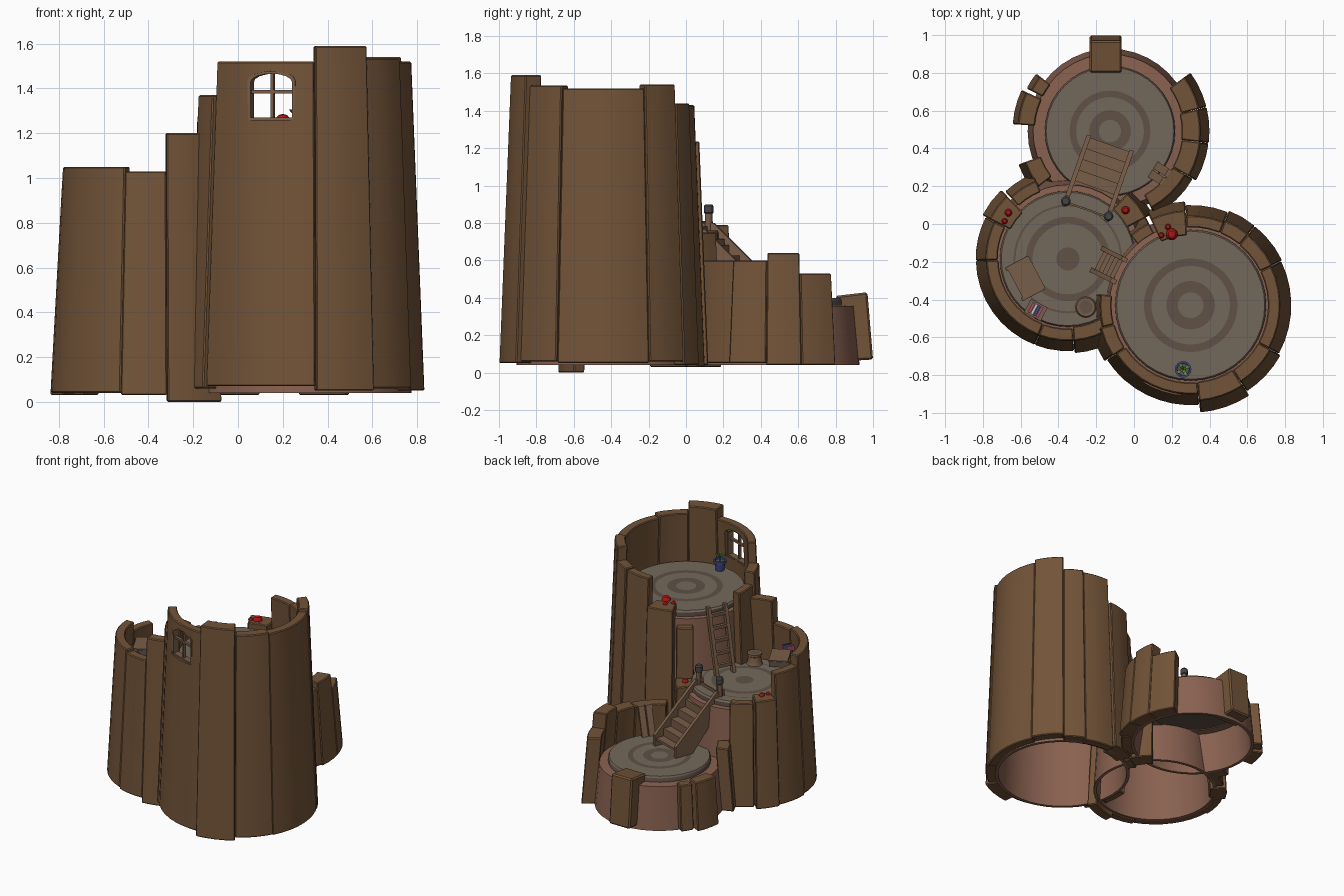
import bpy, bmesh, math
from mathutils import Vector, Matrix

if "Cube" in bpy.data.objects:
    bpy.data.objects.remove(bpy.data.objects["Cube"])

def material(name, c):
    m = bpy.data.materials.new(name)
    m.diffuse_color = (*c, 1)
    m.use_nodes = True
    m.node_tree.nodes["Principled BSDF"].inputs["Base Color"].default_value = m.diffuse_color
    return m

BARK = material("bark", (.17, .088, .04))
TRUNK = material("trunk_wood", (.25, .12, .08))
FLOOR = material("floor_wood", (.175, .14, .105))
RING = material("ring_wood", (.115, .083, .062))
WOOD = material("plank_wood", (.19, .11, .065))
GREY = material("post_cap", (.06, .06, .065))
RED = material("red", (.42, .008, .008))
BLUE = material("blue", (.05, .07, .24))
GREEN = material("leaf", (.13, .3, .05))
PINK = material("pink", (.4, .08, .18))
PAPER = material("paper", (.6, .55, .48))

def finish(name, bm, mats, bevel=0, smooth=True, matrix=None):
    bmesh.ops.recalc_face_normals(bm, faces=bm.faces[:])
    if bevel:
        edges = [e for e in bm.edges if len(e.link_faces) == 2 and e.calc_face_angle() > .6]
        bmesh.ops.bevel(bm, geom=edges, offset=bevel, segments=1, affect='EDGES')
    if matrix:
        bm.transform(matrix)
    me = bpy.data.meshes.new(name)
    bm.to_mesh(me)
    bm.free()
    ob = bpy.data.objects.new(name, me)
    bpy.context.collection.objects.link(ob)
    for m in mats:
        me.materials.append(m)
    if smooth:
        bpy.ops.object.select_all(action='DESELECT')
        ob.select_set(True)
        bpy.context.view_layer.objects.active = ob
        bpy.ops.object.shade_smooth_by_angle(angle=math.radians(30))
    return ob

def lathe(name, pos, prof, mats, idx=None, seg=32, closed=False):
    """Revolve (r, z) points; idx gives a material per profile segment."""
    bm = bmesh.new()
    rows = []
    for r, z in prof:
        if r == 0:
            rows.append([bm.verts.new((0, 0, z))] * seg)
        else:
            rows.append([bm.verts.new((r * math.cos(i * math.tau / seg), r * math.sin(i * math.tau / seg), z))
                         for i in range(seg)])
    pairs = list(zip(rows, rows[1:])) + ([(rows[-1], rows[0])] if closed else [])
    for k, (a, b) in enumerate(pairs):
        for i in range(seg):
            j = (i + 1) % seg
            f = bm.faces.new(list(dict.fromkeys([a[i], a[j], b[j], b[i]])))
            f.material_index = idx[k] if idx else 0
    return finish(name, bm, mats, matrix=Matrix.Translation(pos))

def slab(name, c, prof, a0, a1, z0, z1, extra=0, inset=0):
    """Curved bark plank between two angles; prof = in0, in slope, out0, out slope."""
    i0, si, o0, so = prof
    o0, i0 = o0 + extra, i0 - inset
    bm = bmesh.new()
    n = max(2, round((a1 - a0) / 8))
    rows = []
    for k in range(n + 1):
        a = math.radians(a0 + .05 + (a1 - a0 - .1) * k / n)
        rows.append([bm.verts.new((c[0] + r * math.cos(a), c[1] + r * math.sin(a), z)) for r, z in
                     ((i0 - si * z0, z0), (o0 - so * z0, z0), (o0 - so * z1, z1), (i0 - si * z1, z1))])
    for p, q in zip(rows, rows[1:]):
        for j in range(4):
            bm.faces.new((p[j], q[j], q[(j + 1) % 4], p[(j + 1) % 4]))
    bm.faces.new(rows[0])
    bm.faces.new(rows[-1])
    return finish(name, bm, [BARK], bevel=.006)

def frame(p, u):
    """Local axes: x along u, y sideways, z up."""
    u = Vector((u[0], u[1], 0)).normalized()
    w = Vector((-u.y, u.x, 0))
    m = Matrix((u, w, (0, 0, 1))).transposed().to_4x4()
    return Matrix.Translation(p) @ m

def prism(name, pts, y0, y1, mat, fr, bevel=0):
    """Extrude an (x, z) outline from y0 to y1 in a local frame."""
    bm = bmesh.new()
    a = [bm.verts.new((x, y0, z)) for x, z in pts]
    b = [bm.verts.new((x, y1, z)) for x, z in pts]
    bm.faces.new(a)
    bm.faces.new(b)
    for i in range(len(pts)):
        j = (i + 1) % len(pts)
        bm.faces.new((a[i], a[j], b[j], b[i]))
    return finish(name, bm, [mat], bevel, False, fr)

def box(name, x0, x1, y0, y1, z0, z1, mat, fr):
    return prism(name, [(x0, z0), (x1, z0), (x1, z1), (x0, z1)], y0, y1, mat, fr)

# three hollow stumps: centre, floor height, floor radius, bark profile, planks
stumps = {
    "tall": ((.30, -.43), 1.19, .40, (.47, .04, .532, .04), [
        (213, 275, .07, 1.52), (275, 303, .05, 1.59, .04), (303, 331, .06, 1.535, .015), (331, 386, .05, 1.52, .003),
        (26, 51, .06, 1.54, .01), (51, 68, .04, 1.44, .01), (68, 93, .03, 1.43), (93, 115, .04, 1.235, .02, .05),
        (117, 131, .04, 1.1), (173, 194, .05, 1.28), (194, 213, .06, 1.37, .015)]),
    "middle": ((-.35, -.185), .76, .36, (.43, .06, .49, .055), [
        (181, 249, .04, 1.05), (249, 274, .03, 1.03), (274, 304, 0, 1.20, .01), (153, 181, .03, .98),
        (134, 153, .03, .81, .02, .04), (112, 133, .04, .79), (28, 48, .03, .75, .02, .04)]),
    "low": ((-.127, .492), .40, .345, (.43, .08, .51, .08), [
        (-62, -30, .05, .60), (-30, -7, .05, .60, .02), (-7, 14, .04, .64, .02), (14, 36, .04, .53, .02),
        (142, 153, .05, .38, -.01), (155, 176, .04, .39, .01), (200, 218, .04, .50, .01)]),
}
window_wall = None
for key, (c, h, fr_r, prof, planks) in stumps.items():
    i0, s = prof[0] + .006, prof[1]
    top = h - .045
    lathe(key + "_trunk", (*c, 0), [(i0, .04), (i0 - s * top, top), (fr_r - .02, top + .005),
                                    (fr_r - .02, top - .02), (i0 - s * top - .022, top - .02), (i0 - .022, .04)],
          [TRUNK], seg=40, closed=True)
    radii = [1, .98, .80, .77, .62, .52, .32, .17, 0]
    zs = [h - .012] + [h] * 8
    lathe(key + "_floor", (*c, 0), [(0, h - .06), (fr_r, h - .06)] + [(r * fr_r, z) for r, z in zip(radii, zs)],
          [FLOOR, RING], [1, 1, 0, 0, 0, 0, 1, 0, 1, 0] if key != "middle" else [1, 1, 0, 0, 1, 0, 1, 0, 0, 1], seg=40)
    for n, p in enumerate(planks):
        ob = slab(f"{key}_bark_{n}", c, prof, *p)
        window_wall = window_wall or ob

# leaning bark block at the back of the low stump
prism("leaning_bark", [(.84, .06), (1.0, .07), (.97, .43), (.80, .41)], .065, .235, BARK, frame((0, 0, 0), (0, 1)), .01)

# arched window in the tall stump
an = math.radians(251)
wf = frame((.30 + .445 * math.cos(an), -.43 + .445 * math.sin(an), 1.26), (-math.sin(an), math.cos(an)))

def arch(w, z0, z1, z2, n=8):
    return [(-w, z0), (w, z0)] + [(w * math.cos(math.pi * i / n), z1 + (z2 - z1) * math.sin(math.pi * i / n))
                                  for i in range(n + 1)]

cutter = prism("window_cutter", arch(.107, 0, .175, .217), -.2, .2, WOOD, wf)
cutter.hide_render = True
cutter.hide_viewport = True
mod = window_wall.modifiers.new("window_hole", 'BOOLEAN')
mod.object = cutter
mod.operation = 'DIFFERENCE'
mod.solver = 'EXACT'
outer, inner = arch(.112, -.005, .175, .221), arch(.098, .01, .168, .206)
bm = bmesh.new()
loops = [[bm.verts.new((x, y, z)) for x, z in pts] for pts, y in
         ((outer, -.02), (outer, .025), (inner, .025), (inner, -.02))]
for k in range(4):
    a, b = loops[k], loops[(k + 1) % 4]
    for i in range(len(a)):
        j = (i + 1) % len(a)
        bm.faces.new((a[i], a[j], b[j], b[i]))
finish("window_frame", bm, [WOOD], smooth=False, matrix=wf)
box("window_mullion", -.007, .007, -.01, .01, 0, .21, WOOD, wf)
box("window_crossbar", -.1, .1, -.01, .01, .118, .132, WOOD, wf)

# stairs from the low floor to the middle floor
sf = frame((-.125, .43, 0), (-.12, -.34))
for sgn in (-1, 1):
    y = sgn * .12
    prism("stair_stringer", [(0, .40), (0, .48), (.34, .80), (.40, .80), (.40, .71), (.14, .40)],
          y - .012, y + .012, WOOD, sf)
    px, py, _ = sf @ Vector((.37, y, 0))
    lathe("stair_post", (px, py, 0), [(0, .70), (.02, .70), (.02, .85), (.026, .855), (.026, .89), (.018, .90), (0, .90)],
          [WOOD, GREY], [0, 0, 1, 1, 1, 1], seg=12)
for i in range(6):
    s, z = .01 + .06 * i, .44 + .056 * i
    box("stair_tread", s, s + .075, -.11, .11, z, z + .018, WOOD, sf)
    box("stair_riser", s + .06, s + .07, -.11, .11, z, z + .06, WOOD, sf)

# ladder from the middle floor to the tall floor
lf = frame((-.19, -.19, 0), (.12, -.06))
for sgn in (-1, 1):
    y = sgn * .064
    prism("ladder_rail", [(-.015, .75), (.018, .75), (.14, 1.22), (.107, 1.22)], y - .012, y + .012, WOOD, lf)
for i in range(5):
    z = .82 + .085 * i
    x = .122 * (z - .75) / .47
    box("ladder_rung", x - .012, x + .012, -.06, .06, z - .012, z + .012, WOOD, lf)

# mushrooms on the bark tops
def mushroom(x, y, z, r):
    lathe("mushroom", (x, y, z), [(0, -.02), (r * .4, -.02), (r * .35, r * .7), (r, r * .6), (r * .95, r),
                                 (r * .6, r * 1.45), (0, r * 1.6)], [PAPER, RED], [0, 0, 1, 1, 1, 1], seg=10)

for m in ((.20, -.055, 1.235, .032), (.145, -.06, 1.235, .016), (.18, -.015, 1.235, .016), (-.665, .06, .81, .02),
          (-.685, .015, .81, .016), (-.045, .073, .75, .022)):
    mushroom(*m)

# stump stool
lathe("stool", (-.255, -.44, .755), [(0, 0), (.058, 0), (.048, .02), (.044, .065), (.05, .07), (.05, .085),
                                    (.035, .085), (0, .085)], [WOOD, RING], [0, 0, 0, 0, 0, 0, 1], seg=16)

# potted plant
lathe("flower_pot", (.26, -.77, 1.19), [(0, 0), (.03, 0), (.037, .055), (.044, .055), (.044, .075), (.034, .075),
                                       (.032, .065), (0, .065)], [BLUE, RING], [0, 0, 0, 0, 0, 0, 1], seg=14)
lathe("plant_stem", (.26, -.77, 1.25), [(0, 0), (.005, 0), (.004, .06), (0, .06)], [GREEN], seg=6)
for k in range(4):
    a = k * math.tau / 4 + .5
    f = frame((.26, -.77, 1.28), (math.cos(a), math.sin(a)))
    prism("plant_leaf", [(0, 0), (.016, .022), (.034, .026), (.02, .012)], -.008, .008, GREEN, f)

# wall desk and books in the middle stump
df = frame((-.58, -.29, 0), (.45, -.85))
prism("desk_top", [(-.095, .95), (.095, .95), (.095, .965), (-.095, .965)], -.055, .075, WOOD, df)
for sx in (-.09, .09):
    box("desk_support", sx - .01, sx + .01, -.065, .07, .92, .96, RING, df)
bf = frame((-.52, -.455, 0), (.85, -.45))
box("book_shelf", -.05, .05, -.04, .04, .885, .9, WOOD, bf)
for k, m in enumerate((PINK, PAPER, BLUE, PINK)):
    box("book", -.032 + k * .016, -.018 + k * .016, -.03, .03, .9, .965 - .006 * (k % 2), m, bf)

# two boards leaning inside the low stump
of = frame((.10, .29, .40), (.5, -.32))
for y in (-.048, .004):
    prism("leaning_board", [(0, 0), (.018, 0), (.088, .2), (.07, .2)], y, y + .044, WOOD, of)
